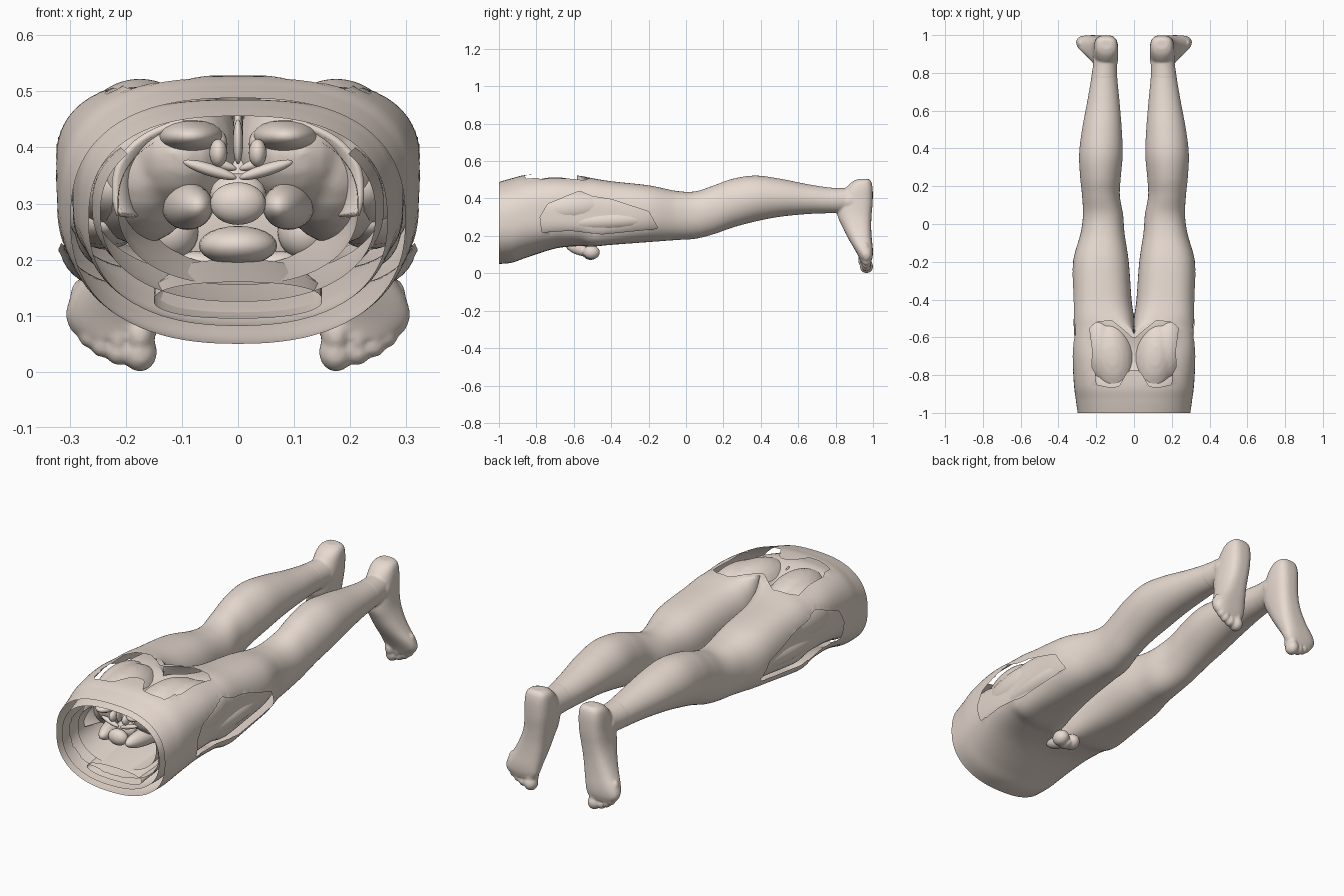
import bpy, bmesh, math, random
from mathutils import Matrix, Vector

if "Cube" in bpy.data.objects:
    bpy.data.objects.remove(bpy.data.objects["Cube"])

random.seed(4)
SKIN = bpy.data.materials.new('skin_tone')
SKIN.diffuse_color = (.80, .70, .63, 1)
SKIN.use_nodes = True
SKIN.node_tree.nodes["Principled BSDF"].inputs["Base Color"].default_value = SKIN.diffuse_color

# Half-body sections: y, centre x, inner radius, outer radius, top z, bottom z, roundness
BODY = [(-1.0, 0, 0, .298, .488, .05, 2.5), (-.93, 0, 0, .308, .508, .057, 2.6),
        (-.85, 0, 0, .318, .526, .085, 2.8), (-.7, 0, 0, .326, .528, .132, 3.2),
        (-.58, 0, 0, .326, .522, .145, 3.2), (-.5, .12, .12, .206, .508, .143, 2.9),
        (-.4, .165, .152, .16, .492, .152, 2.6), (-.2, .175, .147, .147, .47, .167, 2.4),
        (-.05, .165, .115, .118, .44, .178, 2.3), (.05, .163, .105, .107, .438, .185, 2.2),
        (.15, .175, .1, .1, .47, .21, 2.1), (.25, .177, .107, .108, .505, .245, 2),
        (.37, .175, .115, .115, .522, .277, 2), (.5, .17, .105, .105, .506, .302, 2),
        (.65, .162, .085, .085, .476, .317, 2), (.78, .157, .068, .068, .457, .322, 2),
        (.87, .15, .062, .062, .455, .325, 2)]


def interp(rows, t):
    """Smooth value along a table of sections."""
    i = max(0, min(int(t), len(rows) - 2))
    f = t - i
    p = [rows[max(0, min(len(rows) - 1, i + k))] for k in (-1, 0, 1, 2)]
    return [.5 * (2 * b + (c - a) * f + (2 * a - 5 * b + 4 * c - d) * f * f
                  + (3 * b - a - 3 * c + d) * f ** 3) for a, b, c, d in zip(*p)]


def body_ring(s, n=72, inset=0):
    y, cx, ri, ro, zt, zb, e = s
    if inset > 0:
        zt -= .045 * math.exp(-((y + .69) / .13) ** 2)   # hollow under the seat window
    zc, rz = (zt + zb) / 2, (zt - zb) / 2 - inset
    low = 2 + (e - 2) * .7 + 1.3 * math.exp(-((y + .5) / .17) ** 2)   # squarer front of thigh
    pts = []
    for k in range(n):
        a = 2 * math.pi * k / n
        c, d = math.cos(a), math.sin(a)
        q = e if d > 0 else low
        r = (abs(c) ** q + abs(d) ** q) ** (-1 / q)
        x = cx + (max(.02, ro - inset) if c > 0 else max(0, ri - inset * .5)) * c * r
        pts.append(Vector((max(0, x), y, zc + rz * d * r)))
    return pts


def loft(bm, rings, closed=True, cap=False):
    vs = [[bm.verts.new(p) for p in r] for r in rings]
    n = len(vs[0])
    for a, b in zip(vs, vs[1:]):
        for k in range(n if closed else n - 1):
            bm.faces.new((a[k], a[(k + 1) % n], b[(k + 1) % n], b[k]))
    if cap:
        bm.faces.new(vs[0])
        bm.faces.new(vs[-1][::-1])


def blob(bm, loc, size, rot=(0, 0, 0), seg=24):
    m = Matrix.Translation(loc)
    for a, ax in zip(rot, 'XYZ'):
        m = m @ Matrix.Rotation(a, 4, ax)
    bmesh.ops.create_uvsphere(bm, u_segments=seg, v_segments=seg // 2, radius=1,
                              matrix=m @ Matrix.Diagonal((*size, 1)))


def finish(bm, name, mirror=True, voxel=0):
    bmesh.ops.recalc_face_normals(bm, faces=bm.faces)
    for f in bm.faces:
        f.smooth = True
    me = bpy.data.meshes.new(name)
    bm.to_mesh(me)
    bm.free()
    me.materials.append(SKIN)
    ob = bpy.data.objects.new(name, me)
    bpy.context.collection.objects.link(ob)
    if voxel:
        m = ob.modifiers.new('fuse', 'REMESH')
        m.mode, m.voxel_size, m.use_smooth_shade = 'VOXEL', voxel, True
        m = ob.modifiers.new('soften', 'SMOOTH')
        m.factor, m.iterations = .5, 4
    if mirror:
        m = ob.modifiers.new('mirror', 'MIRROR')
        m.merge_threshold = .0008
    return ob


def blobs(name, items, mirror=True, voxel=0):
    bm = bmesh.new()
    for it in items:
        blob(bm, *it)
    return finish(bm, name, mirror, voxel)


def inside(p, poly):
    hit = False
    for (x1, y1), (x2, y2) in zip(poly, poly[1:] + poly[:1]):
        if (y1 > p[1]) != (y2 > p[1]) and p[0] < x1 + (p[1] - y1) * (x2 - x1) / (y2 - y1):
            hit = not hit
    return hit


def nearest(p, poly):
    best = None
    for a, b in zip(poly, poly[1:] + poly[:1]):
        a, d = Vector(a), Vector(b) - Vector(a)
        q = a + d * max(0, min(1, (p - a).dot(d) / d.length_squared))
        if best is None or (q - p).length < (best - p).length:
            best = q
    return best


def body_half(name, t_end, steps, inset=0, windows=False):
    bm = bmesh.new()
    loft(bm, [body_ring(interp(BODY, t_end * i / steps), 96, inset) for i in range(steps + 1)])
    dead = []
    for f in bm.faces:
        c = f.calc_center_median()
        if all(v.co.x < .0005 for v in f.verts):
            dead.append(f)
        elif windows and ((c.z > .4 and inside((c.x, c.y), SEAT)) or
                          (c.x > .2 and inside((c.y, c.z), HIP))):
            dead.append(f)
    bmesh.ops.delete(bm, geom=dead, context='FACES')
    # Pull the cut edges onto the window outlines
    for v in bm.verts:
        if windows and v.is_boundary and v.co.x > .005 and -.95 < v.co.y < 0:
            q = nearest(v.co.xy, SEAT)
            if v.co.z > .4 and (q - v.co.xy).length < .012:
                v.co.xy = q
            q = nearest(v.co.yz, HIP)
            if v.co.x > .2 and (q - v.co.yz).length < .014:
                v.co.yz = q
    return finish(bm, name)


# Skin with dissection windows over the seat and the hip
SEAT = [(-.01, -.75), (.04, -.79), (.08, -.86), (.13, -.865), (.2, -.85), (.205, -.79), (.222, -.76),
        (.22, -.66), (.235, -.55), (.2, -.52), (.12, -.51), (.05, -.565), (-.01, -.62)]
HIP = [(-.78, .3), (-.74, .37), (-.57, .44), (-.5, .41), (-.4, .395), (-.2, .33),
       (-.15, .24), (-.45, .21), (-.62, .23), (-.77, .22)]
body_half('skin', 15.2, 180, 0, True)

# Muscle layer below the skin, ending at the knee
body_half('muscle_layer', 9, 80, .032)

# Feet: ankle, heel-to-toe loft, ankle bumps and toes fused together
bm = bmesh.new()
loft(bm, [body_ring(interp(BODY, 14.9 + 1.1 * i / 8), 32, -.0008) for i in range(9)]
     + [[Vector((p.x, .94, p.z)) for p in body_ring(BODY[-1], 32, .005)]], cap=True)
# z, centre x, half width, instep y, sole y
FOOT = [(.505, .147, .03, .925, .975), (.49, .147, .053, .89, .99), (.45, .148, .063, .85, .998),
        (.38, .15, .066, .812, .998), (.31, .158, .066, .81, .992), (.25, .172, .069, .835, .99),
        (.19, .19, .077, .865, .993), (.13, .213, .087, .9, .999), (.09, .22, .085, .922, .998),
        (.06, .215, .065, .935, .99)]
rings = []
for i in range(37):
    z, cx, w, y0, y1 = interp(FOOT, i / 4)
    ring = []
    for k in range(32):
        c, s = math.cos(k * math.pi / 16), math.sin(k * math.pi / 16)
        q = 3 if s > 0 else 2.1
        r = (abs(c) ** q + abs(s) ** q) ** (-1 / q)
        ring.append(Vector((cx + w * c * r, (y0 + y1) / 2 + (y1 - y0) / 2 * s * r, z)))
    rings.append(ring)
loft(bm, rings, cap=True)
for x in (.1, .203):
    blob(bm, (x, .872, .385), (.016, .03, .03))
for x, z, r in ((.175, .036, .031), (.213, .038, .023), (.242, .05, .021), (.265, .066, .02), (.284, .087, .018)):
    blob(bm, (x, .965, z), (r, r * 1.15, r * 1.15))
    blob(bm, (x, .957, z + .035), (r * .9, r * 1.2, .042))
finish(bm, 'foot', voxel=.006)

# Seat muscles in the window
blobs('seat_muscle', [((.115, -.7, .39), (.122, .215, .124), (0, 0, -.12)),
                      ((.175, -.66, .365), (.108, .21, .138), (0, 0, -.1))], voxel=.01)

# Hip and thigh muscles in the side window
blobs('hip_muscle', [((.225, -.6, .35), (.078, .22, .09), (.1, 0, 0)),
                     ((.235, -.42, .28), (.068, .3, .06), (.05, 0, 0))])

# External soft parts at the groin
blobs('groin_lobes', [((.032, -.505, .112), (.038, .045, .038)),
                      ((0, -.575, .13), (.03, .075, .032), (-.35, 0, 0)),
                      ((0, -.51, .095), (.024, .038, .024))], voxel=.006)


# Open layers of the torso wall: rows of y, half width, top z, bottom z, over an angle range
def layer(name, rows, a0, a1, e=2.3, n=40, ragged=0, thick=0):
    bm, rings = bmesh.new(), []
    for y, w, zt, zb in rows:
        ring = []
        for k in range(n + 1):
            a = math.radians(a0 + (a1 - a0) * k / n)
            c, d = math.cos(a), math.sin(a)
            r = (abs(c) ** e + abs(d) ** e) ** (-1 / e)
            dy = random.uniform(0, ragged) if y == rows[0][0] else 0
            ring.append(Vector((max(0, w * c * r), y + dy, (zt + zb) / 2 + (zt - zb) / 2 * d * r)))
        rings.append(ring)
    loft(bm, rings, closed=False)
    ob = finish(bm, name)
    if thick:
        ob.modifiers.new('thickness', 'SOLIDIFY').thickness = thick


layer('abdominal_wall', [(-.98, .245, .44, .125), (-.85, .26, .45, .14), (-.7, .26, .46, .17)], -90, 40, ragged=.012)
layer('abdominal_lining', [(-.95, .215, .44, .155), (-.82, .21, .44, .17), (-.65, .16, .42, .19)], -90, 60)
layer('front_belly_muscle', [(-.97, .15, .16, .095), (-.85, .15, .18, .11), (-.7, .12, .2, .145)], -90, 90)
layer('hip_bone', [(-.9, .225, .46, .19), (-.82, .2, .45, .19), (-.72, .15, .43, .2),
                   (-.62, .11, .4, .2)], -20, 65, thick=.012)

# Lower back: vertebra stack, sacrum, tail and processes
spine = [((0, -.94 + .065 * i, .30 + .016 * i), (.05, .034, .038)) for i in range(3)]
spine += [((0, -.74, .385), (.085, .1, .03), (.35, 0, 0)), ((0, -.6, .39), (.025, .06, .018), (-.4, 0, 0))]
for i in range(3):
    y, z = -.93 + .065 * i, .37 + .016 * i
    spine += [((0, y, z + .04), (.009, .022, .04)), ((.05, y, z - .01), (.05, .014, .011), (0, -.3, 0)),
              ((.035, y, z + .02), (.016, .024, .025))]
blobs('spine', spine)

# Muscles beside the spine
blobs('loin_muscle', [((.09, -.84, .295), (.042, .14, .042), (0, 0, -.15))])
blobs('back_muscle', [((.085, -.84, .42), (.06, .135, .03))])

# Pelvic floor, pubic bone and bladder
blobs('pelvic_floor', [((0, -.6, .29), (.17, .03, .12))], mirror=False)
blobs('pubic_bone', [((.05, -.62, .19), (.06, .03, .022), (0, -.2, 0)), ((.12, -.62, .25), (.05, .05, .05))])
blobs('bladder', [((0, -.7, .225), (.07, .07, .035))], mirror=False)
